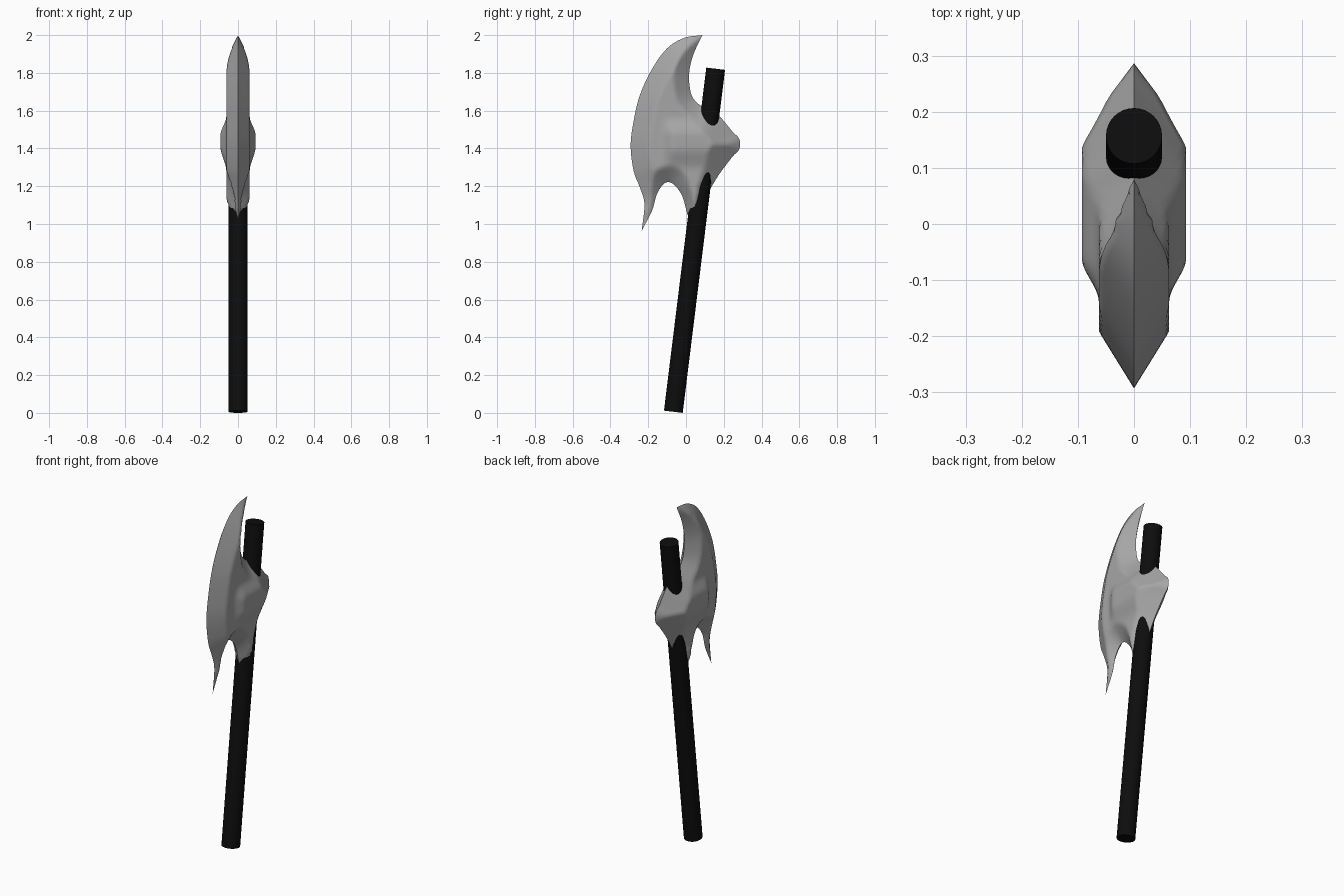
import bpy, math
from mathutils import Vector
from mathutils.geometry import delaunay_2d_cdt, intersect_point_line

if "Cube" in bpy.data.objects:
    bpy.data.objects.remove(bpy.data.objects["Cube"])


def material(name, value):
    m = bpy.data.materials.new(name)
    m.diffuse_color = (value, value, value, 1)
    m.use_nodes = True
    m.node_tree.nodes["Principled BSDF"].inputs["Base Color"].default_value = m.diffuse_color
    return m


steel = material("steel grey", 0.38)
black = material("handle black", 0.004)


def spline(pts, n=6):
    """Catmull-Rom curve through the points, last point left out."""
    p = [Vector(q) for q in pts]
    p = [2 * p[0] - p[1]] + p + [2 * p[-1] - p[-2]]
    out = []
    for i in range(1, len(p) - 2):
        a, b, c, d = p[i - 1:i + 3]
        for k in range(n):
            t = k / n
            out.append(0.5 * (2 * b + (c - a) * t + (2 * a - 5 * b + 4 * c - d) * t * t
                              + (3 * b - a - 3 * c + d) * t ** 3))
    return out


def distance(p, segs):
    best = 9.0
    for a, b in segs:
        q, t = intersect_point_line(p, a, b)
        q = a if t < 0 else b if t > 1 else q.to_2d()
        best = min(best, (p - q.to_2d()).length)
    return best


def ramp(v, a, b):
    t = max(0.0, min(1.0, (v - a) / (b - a)))
    return t * t * (3 - 2 * t)


# Side outline of the head as (y, z): cutting edge, lower hook, socket, spike and upper hook
edge = spline([(0.087, 2.0), (-0.01, 1.985), (-0.1, 1.93), (-0.18, 1.82), (-0.245, 1.68),
               (-0.28, 1.53), (-0.293, 1.41), (-0.277, 1.28), (-0.245, 1.195),
               (-0.22, 1.105), (-0.235, 0.963)])
hook = spline([(-0.235, 0.963), (-0.18, 1.07), (-0.155, 1.155), (-0.124, 1.206), (-0.092, 1.222),
               (-0.055, 1.2), (-0.018, 1.143), (0.008, 1.048)])
socket = spline([(0.008, 1.048), (0.05, 1.035), (0.083, 1.07), (0.119, 1.17)], 4)
back = spline([(0.119, 1.17), (0.177, 1.265), (0.245, 1.355), (0.282, 1.397), (0.282, 1.45),
               (0.245, 1.49), (0.187, 1.56), (0.13, 1.605), (0.08, 1.625), (0.034, 1.672),
               (0.018, 1.74), (0.018, 1.81), (0.04, 1.9), (0.087, 2.0)])
outline = edge + hook + socket + back
count = len(outline)
segs = [(outline[i], outline[(i + 1) % count]) for i in range(count)]
edge_segs, inner_segs = segs[:len(edge)], segs[len(edge):]


def half_thickness(p):
    """Bevels rise from the outline to a flat cheek with a raised boss."""
    d_out, d_in = distance(p, edge_segs), distance(p, inner_segs)
    if min(d_out, d_in) < 1e-5:
        return 0.0
    y, z = p
    boss = ramp(y, -0.14, -0.06) * ramp(z, 1.28, 1.41) * (1 - ramp(z, 1.47, 1.57))
    rate = 0.75 + 0.4 * (1 - ramp(z, 1.12, 1.28)) * ramp(y, -0.1, 0.0)
    return min(0.62 * d_out, rate * d_in, 0.062 + 0.031 * boss)


# Axe head: fill the outline with a fine net, raise it, mirror it
points = list(outline)
step = 0.016
for i in range(-20, 20):
    for j in range(58, 128):
        p = Vector(((i + 0.5 * (j % 2)) * step, j * step))
        if distance(p, segs) > 0.006:
            points.append(p)
res = delaunay_2d_cdt(points, [(i, (i + 1) % count) for i in range(count)], [], 1, 1e-6)
verts = [(half_thickness(v), v.x, v.y) for v in res[0]]
mesh = bpy.data.meshes.new("axe_head")
mesh.from_pydata(verts, [], [tuple(f) for f in res[2]])
# drop net points that fell outside the outline
import bmesh
bm = bmesh.new()
bm.from_mesh(mesh)
bmesh.ops.delete(bm, geom=[v for v in bm.verts if not v.link_faces], context='VERTS')
for f in bm.faces:
    f.normal_update()
    if f.normal.x < 0:
        f.normal_flip()
bm.to_mesh(mesh)
bm.free()
mesh.materials.append(steel)
head = bpy.data.objects.new("axe_head", mesh)
bpy.context.collection.objects.link(head)
mirror = head.modifiers.new("mirror", 'MIRROR')
mirror.use_axis = (True, False, False)
mirror.merge_threshold = 0.0005
bpy.context.view_layer.objects.active = head
head.select_set(True)
bpy.ops.object.modifier_apply(modifier="mirror")
bpy.ops.object.shade_smooth_by_angle(angle=math.radians(75))
head.select_set(False)

# Handle: leaning round shaft through the head
low, high = Vector((0, -0.067, 0.006)), Vector((0, 0.157, 1.822))
axis = high - low
bpy.ops.mesh.primitive_cylinder_add(vertices=32, radius=0.05, depth=axis.length,
                                    location=(low + high) / 2,
                                    rotation=axis.to_track_quat('Z', 'Y').to_euler())
handle = bpy.context.object
handle.name = "handle"
handle.data.materials.append(black)
bpy.ops.object.shade_smooth_by_angle(angle=math.radians(40))
